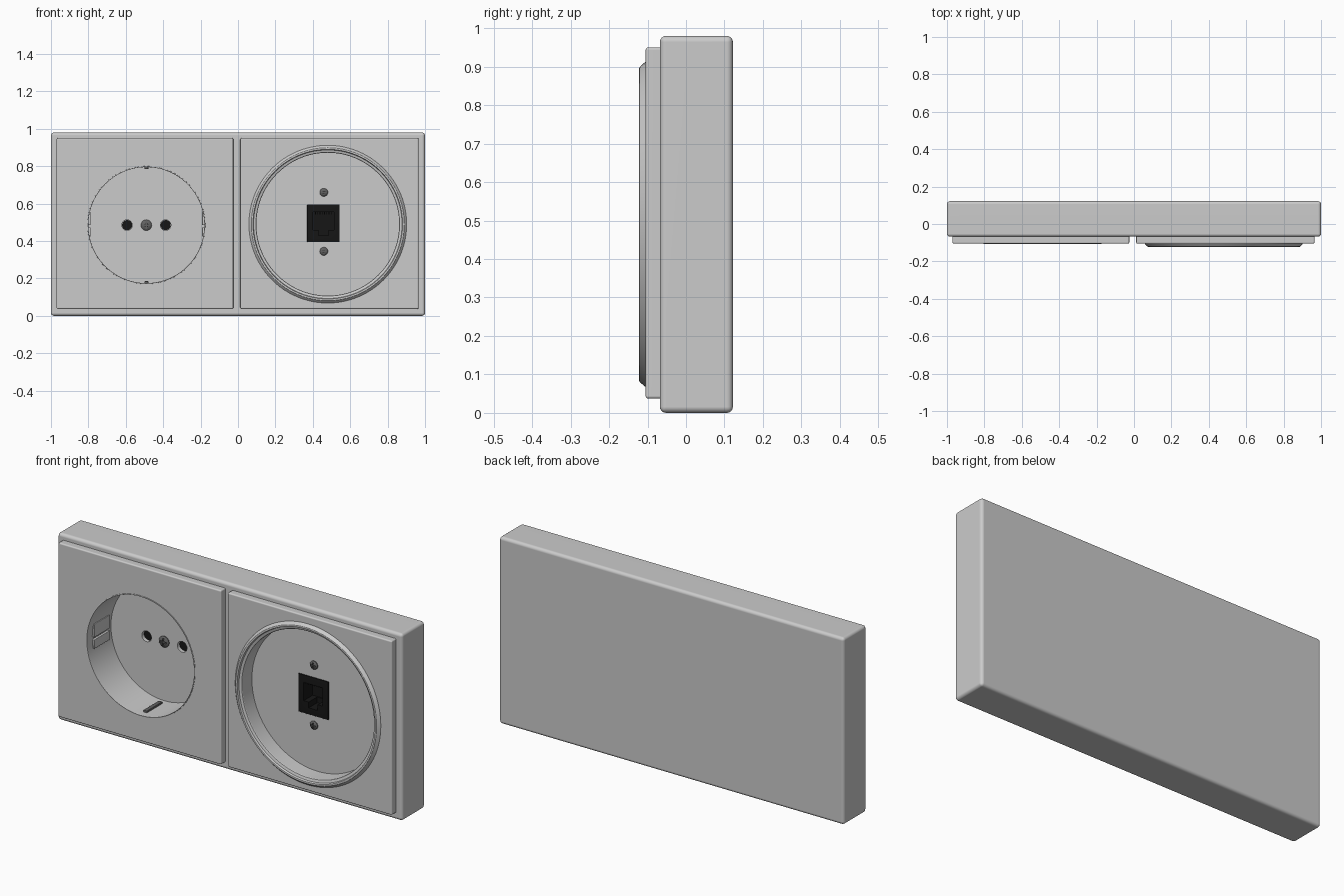
import bpy, bmesh, math

if "Cube" in bpy.data.objects:
    bpy.data.objects.remove(bpy.data.objects["Cube"])

def material(name, c):
    m = bpy.data.materials.new(name)
    m.diffuse_color = (c, c, c, 1)
    m.use_nodes = True
    m.node_tree.nodes["Principled BSDF"].inputs["Base Color"].default_value = m.diffuse_color
    return m

BLACK = material("black_plastic", 0.008)
METAL = material("dark_metal", 0.12)

def finish(name, bm, mat=None):
    bmesh.ops.recalc_face_normals(bm, faces=bm.faces[:])
    me = bpy.data.meshes.new(name)
    bm.to_mesh(me)
    bm.free()
    ob = bpy.data.objects.new(name, me)
    bpy.context.collection.objects.link(ob)
    if mat:
        me.materials.append(mat)
    return ob

def box(name, x, y, z, bevel=0, mat=None):
    """Box from (min, max) ranges, optionally with rounded edges."""
    bm = bmesh.new()
    bmesh.ops.create_cube(bm, size=1)
    for v in bm.verts:
        v.co = [r[0] + (c + 0.5) * (r[1] - r[0]) for r, c in zip((x, y, z), v.co)]
    if bevel:
        bmesh.ops.bevel(bm, geom=bm.edges[:], offset=bevel, segments=4,
                        profile=0.5, affect='EDGES')
    return finish(name, bm, mat)

def lathe(name, profile, cx, cz, n=96, closed=False, mat=None):
    """Turn (radius, y) points around an axis along y."""
    bm = bmesh.new()
    rings = []
    for i in range(n):
        a = 2 * math.pi * i / n
        rings.append([bm.verts.new((cx + r * math.cos(a), y, cz + r * math.sin(a)))
                      for r, y in profile])
    m = len(profile)
    for i in range(n):
        p, q = rings[i], rings[(i + 1) % n]
        for j in range(m if closed else m - 1):
            k = (j + 1) % m
            bm.faces.new((p[j], p[k], q[k], q[j]))
    bmesh.ops.remove_doubles(bm, verts=bm.verts[:], dist=1e-6)
    return finish(name, bm, mat)

def cylinder(name, r, y0, y1, cx, cz, n=96, mat=None):
    return lathe(name, [(0, y0), (r, y0), (r, y1), (0, y1)], cx, cz, n, mat=mat)

def cut(ob, *cutters):
    for c in cutters:
        mod = ob.modifiers.new("cut", 'BOOLEAN')
        mod.operation, mod.solver, mod.object = 'DIFFERENCE', 'EXACT', c
        bpy.context.view_layer.objects.active = ob
        bpy.ops.object.modifier_apply(modifier=mod.name)

def discard(*obs):
    for o in obs:
        bpy.data.objects.remove(o)

def screw(name, cx, cz, r, y):
    """Domed screw head with a cross slot, sitting on the surface at y."""
    s = lathe(name, [(0, y + 0.004), (r, y + 0.004), (r, y - 0.004),
                     (r * 0.8, y - 0.009), (r * 0.4, y - 0.012), (0, y - 0.013)],
              cx, cz, 24, mat=METAL)
    a, b = r * 0.7, r * 0.14
    h = box("slot_h", (cx - a, cx + a), (y - 0.03, y - 0.004), (cz - b, cz + b))
    v = box("slot_v", (cx - b, cx + b), (y - 0.03, y - 0.004), (cz - a, cz + a))
    cut(s, h, v)
    discard(h, v)

SX, SZ, SR, SY = -0.49, 0.485, 0.31, 0.09      # power well: centre, radius, floor
RX, RZ, RY = 0.48, 0.49, -0.025                # data well: centre, floor
JX, JZ = 0.457, 0.495                          # data jack centre

# Frame and the two cover plates
frame = box("frame", (-1, 1), (-0.068, 0.122), (0, 0.98), 0.016)
left_plate = box("power_plate", (-0.97, -0.025), (-0.105, -0.06), (0.037, 0.95), 0.007)
right_plate = box("data_plate", (0.012, 0.965), (-0.105, -0.06), (0.037, 0.95), 0.007)

# Wells, pin holes and jack opening
power_cut = cylinder("power_cut", SR, -0.2, SY, SX, SZ)
data_cut = cylinder("data_cut", 0.386, -0.2, RY, RX, RZ)
pins = [cylinder("pin_cut", 0.028, 0.0, 0.115, SX + d, SZ, 32) for d in (-0.103, 0.103)]
jack_cut = box("jack_cut", (JX - 0.085, JX + 0.085), (-0.06, 0.06), (JZ - 0.098, JZ + 0.098))
cut(left_plate, power_cut)
cut(right_plate, data_cut)
cut(frame, power_cut, data_cut, *pins, jack_cut)
discard(power_cut, data_cut, jack_cut, *pins)

# Power socket: thin lip, dark hole bottoms, guide ribs, earth clips, screw
lathe("power_rim", [(SR + 0.006, -0.10), (SR + 0.005, -0.107), (SR + 0.001, -0.108),
                    (SR, -0.106), (SR, -0.10)], SX, SZ, closed=True)
for side, d in (("left", -0.103), ("right", 0.103)):
    cylinder(side + "_pin_bottom", 0.027, 0.108, 0.117, SX + d, SZ, 32, BLACK)
for side, s in (("left", -1), ("right", 1)):
    xs = sorted((SX + s * (SR - 0.012), SX + s * (SR + 0.01)))
    box(side + "_guide_upper", xs, (-0.065, 0.065), (SZ + 0.0, SZ + 0.07), 0.003)
    box(side + "_guide_lower", xs, (-0.065, 0.065), (SZ - 0.06, SZ - 0.012), 0.003)
for side, s in (("bottom", -1), ("top", 1)):
    zs = sorted((SZ + s * (SR - 0.010), SZ + s * (SR + 0.01)))
    box(side + "_earth_clip", (SX - 0.011, SX + 0.011), (-0.07, 0.06), zs, 0.003, METAL)
screw("power_screw", SX, SZ, 0.029, SY)

# Data outlet: raised ring with stepped inner wall
lathe("data_ring", [(0.4225, -0.10), (0.4215, -0.107), (0.409, -0.121), (0.405, -0.122),
                    (0.400, -0.121), (0.397, -0.110), (0.384, -0.106), (0.382, -0.103),
                    (0.382, -0.024), (0.388, -0.024), (0.388, -0.10)], RX, RZ, closed=True)

# Data jack with stepped opening and contacts
jack = box("data_jack", (JX - 0.087, JX + 0.087), (-0.030, 0.06), (JZ - 0.1, JZ + 0.1), 0.002, BLACK)
mouth = box("mouth", (JX - 0.055, JX + 0.055), (-0.06, 0.045), (JZ - 0.035, JZ + 0.06))
latch = box("latch", (JX - 0.026, JX + 0.026), (-0.06, 0.040), (JZ - 0.065, JZ))
cut(jack, mouth, latch)
discard(mouth, latch)
for i in range(8):
    x = JX - 0.042 + i * 0.012
    box("contact_%d" % (i + 1), (x - 0.002, x + 0.002), (-0.01, 0.046),
        (JZ + 0.046, JZ + 0.061), 0, BLACK)
for side, z in (("upper", 0.66), ("lower", 0.345)):
    screw(side + "_data_screw", 0.459, z, 0.022, RY)

# Smooth shading with crisp edges
for o in bpy.data.objects:
    o.select_set(True)
bpy.context.view_layer.objects.active = frame
bpy.ops.object.shade_smooth_by_angle(angle=math.radians(30))
for o in (frame, left_plate, right_plate):
    o.modifiers.new("flat_faces", 'WEIGHTED_NORMAL').keep_sharp = True
